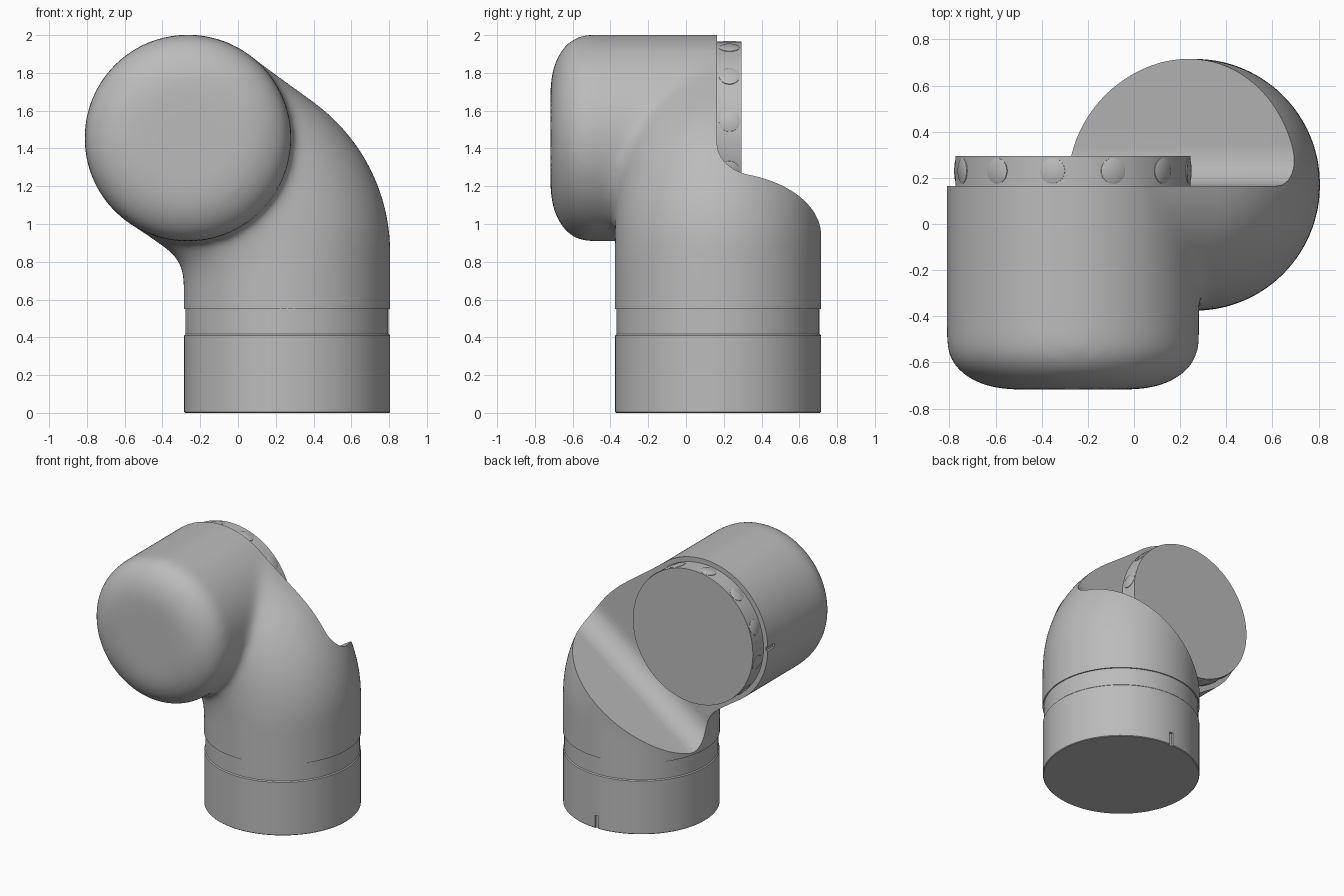
import bpy, bmesh
from math import sin, cos, pi, radians
from mathutils import Matrix, Vector

cube = bpy.data.objects.get("Cube")
if cube:
    bpy.data.objects.remove(cube)

grey = bpy.data.materials.new("satin grey")
grey.use_nodes = True
grey.diffuse_color = (0.5, 0.5, 0.5, 1)
grey.node_tree.nodes["Principled BSDF"].inputs["Base Color"].default_value = (0.5, 0.5, 0.5, 1)

RADIUS = 0.545
BASE = Vector((0.26, 0.17, 0))
JOINT = Vector((-0.265, 0, 1.455))
BACK = 0.165                      # plane of the joint's rear face
TILT = radians(36)


def loft(bm, rings):
    """Skin a list of closed rings and cap both ends."""
    loops = [[bm.verts.new(p) for p in ring] for ring in rings]
    n = len(loops[0])
    for a, b in zip(loops, loops[1:]):
        for i in range(n):
            j = (i + 1) % n
            bm.faces.new((a[i], a[j], b[j], b[i]))
    bm.faces.new(loops[0][::-1])
    bm.faces.new(loops[-1])


def lathe(bm, profile, matrix, steps=96):
    """Turn (radius, height) points around the local z axis."""
    loft(bm, [[matrix @ Vector((r * cos(2 * pi * i / steps), r * sin(2 * pi * i / steps), h))
               for i in range(steps)] for r, h in profile])


def finish(name, bm):
    bmesh.ops.recalc_face_normals(bm, faces=bm.faces)
    mesh = bpy.data.meshes.new(name)
    bm.to_mesh(mesh)
    bm.free()
    mesh.materials.append(grey)
    obj = bpy.data.objects.new(name, mesh)
    bpy.context.collection.objects.link(obj)
    return obj


def box(bm, centre, size):
    bmesh.ops.create_cube(bm, size=1, matrix=Matrix.Translation(centre) @ Matrix.Diagonal((*size, 1)))


def cut(obj, cutter):
    mod = obj.modifiers.new("cut", 'BOOLEAN')
    mod.operation, mod.solver, mod.object = 'DIFFERENCE', 'EXACT', cutter
    cutter.hide_render = True


def bake(obj, cutters=()):
    """Apply the modifiers and drop the cutters."""
    graph = bpy.context.evaluated_depsgraph_get()
    mesh = bpy.data.meshes.new_from_object(obj.evaluated_get(graph))
    obj.modifiers.clear()
    obj.data = mesh
    for c in cutters:
        bpy.data.objects.remove(c)


def smooth(obj):
    bpy.ops.object.select_all(action='DESELECT')
    obj.select_set(True)
    bpy.context.view_layer.objects.active = obj
    bpy.ops.object.shade_smooth_by_angle(angle=radians(32))


along_y = Matrix.Translation(JOINT) @ Matrix.Rotation(pi / 2, 4, 'X')   # local z points to the front

# Elbow body: rounded joint barrel plus a bent tube
bm = bmesh.new()
barrel = [(RADIUS + 0.003, -0.4)]
barrel += [(0.26 + 0.288 * cos(a), 0.52 + 0.198 * sin(a)) for a in [i * pi / 24 for i in range(13)]]
lathe(bm, barrel, along_y)

BEND = pi / 2 - TILT
pairs = [((-0.288, 0.35), (0.808, 0.35))]
for i in range(17):
    t = BEND * i / 16
    pairs.append(((-0.488 + 0.2 * cos(t), 0.7 + 0.2 * sin(t)),
                  (-0.175 + 0.983 * cos(t), 0.85 + 0.983 * sin(t))))
dx, dz = RADIUS * cos(BEND), RADIUS * sin(BEND)
pairs.append(((JOINT.x - dx, JOINT.z - dz), (JOINT.x + dx, JOINT.z + dz)))
rings = []
for (x0, z0), (x1, z1) in pairs:
    ring = []
    for k in range(96):
        a = 2 * pi * k / 96
        c = (1 + cos(a)) / 2
        ring.append((x0 + (x1 - x0) * c, BASE.y + (RADIUS + 0.003) * sin(a), z0 + (z1 - z0) * c))
    rings.append(ring)
loft(bm, rings)
body = finish("elbow_body", bm)

# Fuse and blend the two shapes
remesh = body.modifiers.new("fuse", 'REMESH')
remesh.mode, remesh.voxel_size = 'VOXEL', 0.02
blend = body.modifiers.new("blend", 'SMOOTH')
blend.factor, blend.iterations = 0.5, 40

# Rear recess: upright wall, fillet and sloped shelf
R = 0.17
profile = [(2, 0)]
profile += [(BACK + R - R * sin(a), R - R * cos(a)) for a in [i * pi / 24 for i in range(13)]]
profile += [(BACK, 3), (2, 3)]
slope = Vector((cos(TILT), 0, sin(TILT)))
normal = Vector((-sin(TILT), 0, cos(TILT)))
origin = Vector((BASE.x, 0, 0.95))
bm = bmesh.new()
loft(bm, [[origin + slope * s + normal * h + Vector((0, y, 0)) for y, h in profile] for s in (-2, 2)])
recess = finish("recess_cutter", bm)
bm = bmesh.new()
box(bm, (BASE.x, BASE.y, 0.05), (3, 3, 1))
floor = finish("floor_cutter", bm)
bm = bmesh.new()
box(bm, (JOINT.x - RADIUS, BACK, JOINT.z), (0.03, 0.16, 0.03))
slot = finish("slot_cutter", bm)
for c in (recess, floor, slot):
    cut(body, c)
bake(body, (recess, floor, slot))
smooth(body)

# Base flange with a shallow locking band and an index slot
bm = bmesh.new()
lathe(bm, [(0.54, 0), (RADIUS, 0.005), (RADIUS, 0.41), (0.538, 0.417), (0.538, 0.556)],
      Matrix.Translation(BASE))
base = finish("base_flange", bm)
bm = bmesh.new()
box(bm, (BASE.x, BASE.y + RADIUS, 0.04), (0.03, 0.03, 0.12))
slot = finish("slot_cutter", bm)
cut(base, slot)
bake(base, (slot,))
smooth(base)

# Rear output disc
bm = bmesh.new()
lathe(bm, [(0.51, -0.295), (0.51, -0.1)], along_y)
smooth(finish("output_disc", bm))

# Bolt plugs around the disc's rim
bm = bmesh.new()
for i in range(12):
    a = radians(20 + 30 * i)
    place = Matrix.Translation(JOINT + Vector((0, 0.23, 0))) @ Matrix.Rotation(a, 4, 'Y')
    lathe(bm, [(0.055, 0.5), (0.055, 0.511), (0.05, 0.514)], place, 24)
smooth(finish("rim_plugs", bm))
